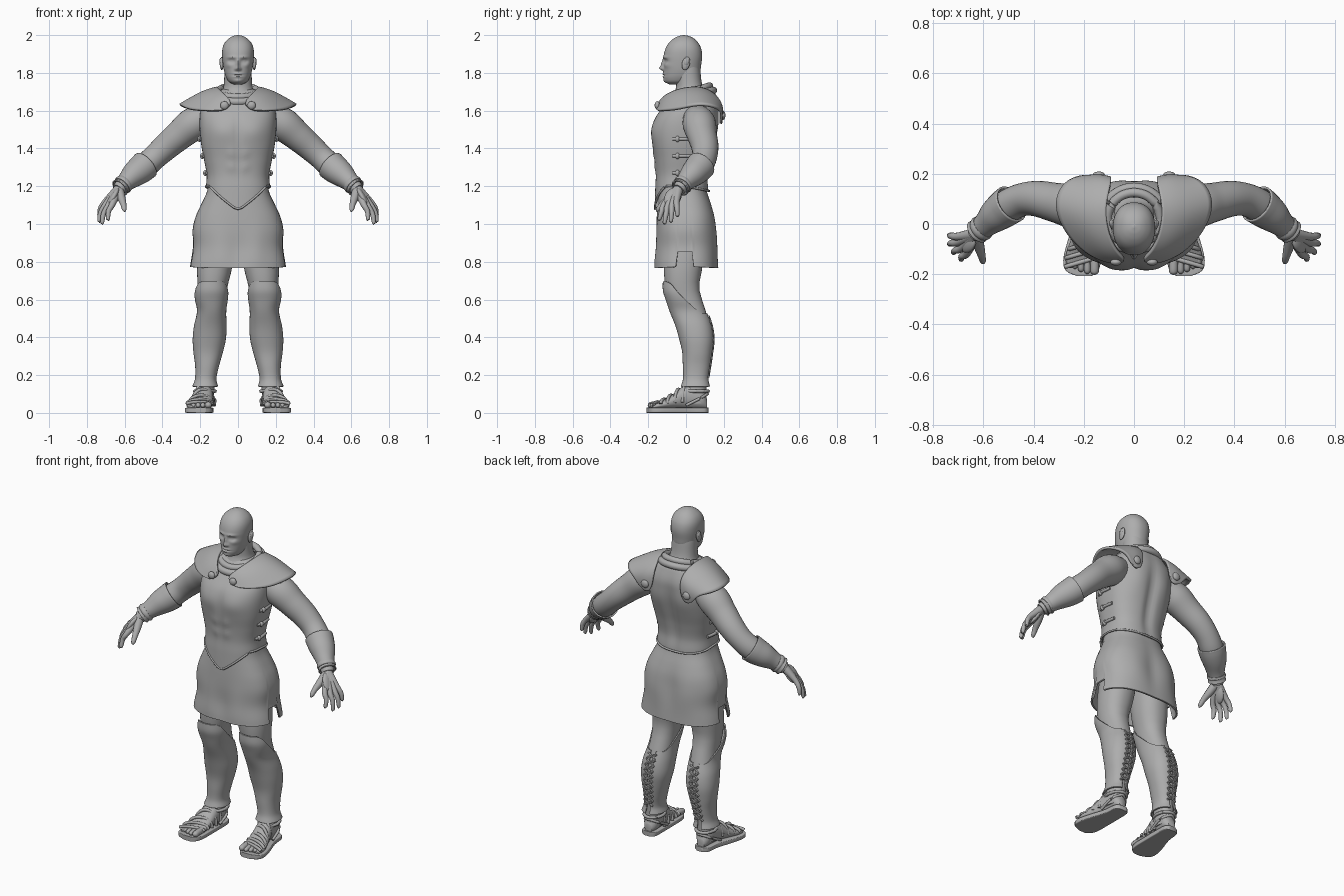
import bpy, bmesh, math
from mathutils import Vector, Matrix

GREY = bpy.data.materials.new("plain grey")
GREY.diffuse_color = (0.42, 0.42, 0.42, 1)


def finish(name, bm, mirror=False, thick=0, sub=0):
    bmesh.ops.recalc_face_normals(bm, faces=bm.faces)
    me = bpy.data.meshes.new(name)
    bm.to_mesh(me)
    bm.free()
    me.materials.append(GREY)
    ob = bpy.data.objects.new(name, me)
    bpy.context.collection.objects.link(ob)
    for p in me.polygons:
        p.use_smooth = True
    if sub:
        ob.modifiers.new("sub", 'SUBSURF').levels = sub
    if thick:
        s = ob.modifiers.new("solid", 'SOLIDIFY')
        s.thickness, s.offset = thick, -1
    if mirror:
        ob.modifiers.new("mirror", 'MIRROR').use_mirror_merge = False
    bpy.context.view_layer.objects.active = ob
    ob.select_set(True)
    bpy.ops.object.shade_smooth_by_angle(angle=math.radians(50))
    ob.select_set(False)
    return ob


def prof(rows, t):
    """Smooth interpolation of table rows keyed by their first value."""
    t = max(rows[0][0], min(rows[-1][0], t))
    i = 0
    while i < len(rows) - 2 and t > rows[i + 1][0]:
        i += 1
    a, b = rows[i], rows[i + 1]
    p, q = rows[max(i - 1, 0)], rows[min(i + 2, len(rows) - 1)]
    h = b[0] - a[0]
    u = (t - a[0]) / h
    out = []
    for k in range(1, len(a)):
        m0 = (b[k] - p[k]) / (b[0] - p[0]) * h
        m1 = (q[k] - a[k]) / (q[0] - a[0]) * h
        out.append((2*u**3 - 3*u*u + 1)*a[k] + (u**3 - 2*u*u + u)*m0
                   + (3*u*u - 2*u**3)*b[k] + (u**3 - u*u)*m1)
    return out


def skin(bm, rings, cap):
    vs = [[bm.verts.new(p) for p in r] for r in rings]
    n = len(vs[0])
    for a, b in zip(vs, vs[1:]):
        for i in range(n):
            bm.faces.new((a[i], a[(i+1) % n], b[(i+1) % n], b[i]))
    if cap:
        bm.faces.new(vs[0][::-1])
        bm.faces.new(vs[-1])


def loft(name, rows, zb=None, zt=None, n=48, m=32, e=2.2, bumps=(), cap=True,
         cut=None, thick=0, mirror=False, lying=False):
    """Rows are (z, x1, x2, y1, y2); zb/zt(cos, sin) shape the two rims.
    Bumps are (x, z, width, height, amount, side), side -1 front, 1 back."""
    rows = sorted(rows)
    rings = []
    for j in range(m + 1):
        u = (1 - math.cos(math.pi * j / m)) / 2
        ring = []
        for i in range(n):
            c, s = math.cos(2*math.pi*i/n), math.sin(2*math.pi*i/n)
            lo = zb(c, s) if zb else rows[0][0]
            hi = zt(c, s) if zt else rows[-1][0]
            z = lo + (hi - lo) * u
            x1, x2, y1, y2 = prof(rows, z)
            x = (x1+x2)/2 + (x2-x1)/2 * math.copysign(abs(c)**(2/e), c)
            y = (y1+y2)/2 + (y2-y1)/2 * math.copysign(abs(s)**(2/e), s)
            for bx, bz, sx, sz, amt, side in bumps:
                w = min(1, max(0, s*side) * 2)
                y += side*amt*w*math.exp(-((abs(x)-bx)/sx)**2 - ((z-bz)/sz)**2)
            ring.append((x, -z, y) if lying else (x, y, z))
        rings.append(ring)
    bm = bmesh.new()
    skin(bm, rings, cap)
    if cut:
        bad = [f for f in bm.faces if cut(f.calc_center_median())]
        bmesh.ops.delete(bm, geom=bad, context='FACES')
    return finish(name, bm, mirror, thick)


def tube(name, pts, n=16, steps=6, cap=True, thick=0, mirror=True, closed=False):
    """Round tube through (x, y, z, radius) points."""
    if closed:
        pts = pts + [pts[0]]
    rows = [(i,) + tuple(p) for i, p in enumerate(pts)]
    m = (len(pts) - 1) * steps
    P = [prof(rows, j / steps) for j in range(m + 1)]
    rings = []
    for j, p in enumerate(P):
        a, b = P[max(j-1, 0)], P[min(j+1, m)]
        if closed and j in (0, m):
            a, b = P[m-1], P[1]
        d = (Vector(b[:3]) - Vector(a[:3])).normalized()
        up = Vector((0, 1, 0)) if abs(d.y) < 0.8 else Vector((0.3, 0, 1))
        s = d.cross(up).normalized()
        t = s.cross(d)
        rings.append([Vector(p[:3]) + p[3]*(math.cos(k*2*math.pi/n)*s + math.sin(k*2*math.pi/n)*t)
                      for k in range(n)])
    bm = bmesh.new()
    skin(bm, rings, cap)
    return finish(name, bm, mirror, thick)


def ball(name, loc, size, rot=Matrix(), mirror=True):
    bm = bmesh.new()
    M = Matrix.Translation(loc) @ rot.to_4x4() @ Matrix.Diagonal((*size, 1))
    bmesh.ops.create_uvsphere(bm, u_segments=20, v_segments=12, radius=1, matrix=M)
    return finish(name, bm, mirror)


def sym(rows):
    return [(z, -w, w, f, b) for z, w, f, b in rows]


# head with sculpted face
loft("head", sym([(1.738, .02, -.085, .0), (1.75, .045, -.106, .03), (1.77, .06, -.117, .06),
     (1.80, .071, -.118, .074), (1.84, .079, -.118, .08), (1.89, .084, -.118, .086), (1.93, .082, -.108, .08),
     (1.96, .070, -.09, .064), (1.982, .049, -.065, .042), (1.995, .026, -.038, .016), (2.0, .004, -.016, -.008)]),
     n=120, m=80, bumps=[(.034, 1.862, .018, .011, -.014, -1), (.034, 1.862, .011, .007, .007, -1),
     (.03, 1.883, .026, .007, .006, -1), (0, 1.845, .009, .025, .014, -1), (0, 1.824, .012, .011, .018, -1),
     (.013, 1.82, .006, .007, .006, -1), (0, 1.794, .022, .006, .007, -1), (0, 1.787, .026, .003, -.006, -1),
     (0, 1.780, .02, .006, .006, -1), (0, 1.756, .022, .012, .007, -1), (.05, 1.84, .018, .014, .005, -1)])
ball("ear", (.086, .0, 1.85), (.01, .021, .036), Matrix.Rotation(-.25, 3, 'X'))
ball("ear_lobe", (.091, .002, 1.858), (.008, .014, .022), Matrix.Rotation(-.25, 3, 'X'))
loft("neck", sym([(1.64, .13, -.09, .15), (1.69, .092, -.065, .115), (1.73, .076, -.052, .088), (1.83, .072, -.06, .074)]))

# cloth collar rolls around the neck
for k, (rx, dz, r) in enumerate([(.105, 0, .018), (.125, -.025, .02)]):
    tube("collar_roll", [(rx*math.cos(a), .022 + rx*.98*math.sin(a), 1.702 + dz + .03*math.sin(a), r)
         for a in (i*math.pi/6 for i in range(12))], steps=4, mirror=False, closed=True, cap=False)

# moulded breastplate with a pointed front rim
def rim(c, s):
    return 1.08 + .12*min(1, abs(c)*1.15) if s < 0 else 1.2 - .025*s

loft("breastplate", sym([(1.07, .172, -.166, .125), (1.19, .17, -.163, .12), (1.26, .166, -.16, .115),
     (1.34, .18, -.166, .128), (1.42, .195, -.177, .148), (1.50, .203, -.178, .165), (1.56, .203, -.163, .172),
     (1.61, .195, -.13, .173), (1.66, .165, -.092, .16), (1.70, .12, -.06, .14), (1.715, .08, -.045, .11)]),
     zb=rim, n=96, m=60, e=2.5, bumps=[(.085, 1.49, .07, .06, .010, -1), (0, 1.49, .015, .08, -.006, -1),
     (.035, 1.37, .025, .025, .005, -1), (.035, 1.30, .025, .025, .005, -1), (0, 1.33, .01, .1, -.004, -1),
     (0, 1.38, .03, .2, -.016, 1), (.09, 1.5, .06, .08, .008, 1)], cap=False, thick=.008)
tube("breastplate_rim", [(.17*math.copysign(abs(c)**.8, c), -.021 + .143*math.copysign(abs(s)**.8, s), rim(c, s), .006)
     for c, s in ((math.cos(i*math.pi/12), math.sin(i*math.pi/12)) for i in range(24))],
     n=8, steps=3, mirror=False, closed=True, cap=False)

# side buckles
for z, w in ((1.45, .198), (1.36, .184), (1.27, .168)):
    tube("side_strap", [(w-.006, -.07, z, .009), (w+.006, -.03, z, .009), (w-.002, .03, z, .009)], n=8)
    ball("buckle", (w+.005, -.045, z), (.012, .012, .016))

# shoulder guards arching front to back
yoke = [[(.03, -.15, 1.645), (.06, -.158, 1.615), (.10, -.158, 1.60)],
        [(.07, -.115, 1.685), (.12, -.128, 1.655), (.18, -.13, 1.605)],
        [(.10, -.05, 1.715), (.17, -.055, 1.695), (.27, -.05, 1.61)],
        [(.115, .03, 1.73), (.19, .035, 1.715), (.325, .07, 1.645)],
        [(.11, .10, 1.725), (.18, .115, 1.705), (.29, .165, 1.625)],
        [(.09, .175, 1.68), (.15, .19, 1.66), (.22, .195, 1.60)],
        [(.09, .193, 1.61), (.14, .205, 1.60), (.19, .195, 1.56)],
        [(.105, .188, 1.54), (.14, .193, 1.525), (.17, .188, 1.54)]]
bm = bmesh.new()
g = [[bm.verts.new(p) for p in r] for r in yoke]
for a, b in zip(g, g[1:]):
    for i in range(2):
        bm.faces.new((a[i], a[i+1], b[i+1], b[i]))
finish("shoulder_guard", bm, mirror=True, thick=.014, sub=3)
ball("front_stud", (.072, -.152, 1.628), (.022, .014, .022))
ball("back_stud", (.14, .196, 1.575), (.024, .013, .024))

# tunic skirt with side notches
loft("skirt", sym([(.765, .258, -.168, .172), (.80, .252, -.166, .170), (.88, .237, -.158, .165), (.97, .24, -.157, .157),
     (1.04, .224, -.155, .15), (1.10, .197, -.152, .135), (1.17, .165, -.148, .112), (1.25, .15, -.142, .10)]),
     zb=lambda c, s: .855 if -.22 < s < .12 else .775 - .008*abs(s), n=128, m=40, e=2.6, cap=False, thick=.01,
     bumps=[(.1, .86, .05, .12, .006, -1), (0, .84, .04, .1, -.006, -1), (.11, .95, .07, .1, .008, 1), (0, .95, .04, .15, -.006, 1)])

# legs
loft("leg", [(1.05, .005, .18, -.11, .11), (.85, .02, .21, -.118, .098), (.75, .035, .217, -.117, .083),
     (.66, .058, .212, -.108, .07), (.56, .07, .207, -.08, .098), (.45, .07, .224, -.046, .13),
     (.38, .074, .23, -.028, .138), (.28, .1, .218, -.012, .126), (.18, .12, .218, -.008, .11), (.05, .13, .225, -.02, .108)],
     mirror=True)

# greaves, taller over the knee and open behind
greave = sorted([(.70, .054, .222, -.123, .075), (.645, .05, .23, -.122, .075), (.60, .054, .228, -.108, .085),
     (.54, .062, .217, -.088, .11), (.46, .061, .233, -.056, .138), (.39, .064, .24, -.036, .147),
     (.32, .08, .236, -.02, .14), (.25, .10, .227, -.017, .13), (.18, .114, .228, -.016, .12), (.14, .105, .242, -.028, .128)])
loft("greave", greave, zt=lambda c, s: .61 - .085*math.sin(max(-1, min(1, s*1.2))*math.pi/2), n=64, m=40, cap=False,
     thick=.008, mirror=True,
     cut=lambda p: p.y > .05 and abs(p.x - (sum(prof(greave, p.z)[:2])/2)) < .014)
for d in (1, -1):
    pts = []
    for i in range(11):
        z = .19 + .032*i
        x1, x2, y1, y2 = prof(greave, z)
        pts.append(((x1+x2)/2 + d*.028*(-1)**i, y2 - .001, z, .006))
    tube("greave_lace", pts, n=6, steps=4)

# sandals: foot, toes, sole and straps
foot = [(-.112, .155, .20, .02, .07), (-.09, .135, .218, .02, .12), (-.04, .13, .226, .02, .15), (.01, .132, .234, .02, .145),
        (.06, .134, .25, .02, .105), (.11, .135, .268, .02, .072), (.15, .14, .272, .02, .055), (.175, .15, .262, .02, .042)]
loft("foot", foot, n=32, m=24, mirror=True, lying=True)
loft("sole", [(-.12, .155, .20, 0, .028), (-.105, .135, .222, 0, .028), (-.02, .13, .235, 0, .028), (.08, .13, .268, 0, .028),
     (.15, .132, .282, 0, .028), (.19, .145, .268, 0, .028), (.208, .17, .225, 0, .028)], e=8, n=48, m=24, mirror=True, lying=True)
for i, (x, y, r) in enumerate([(.157, -.20, .018), (.186, -.198, .013), (.211, -.19, .013), (.235, -.178, .012), (.257, -.162, .012)]):
    tube("toe", [(x, -.12, .045, r), (x, y+.025, .042, r), (x, y+.008, .038, r*.9), (x, y, .034, r*.3)], n=10, steps=4)
for L in (.0, .04, .08, .115, .15):
    x1, x2, y1, y2 = prof(foot, L)
    tube("sandal_strap", [((x1+x2)/2 - (x2-x1)/2*1.03*math.cos(a), -L + .02*math.cos(a),
         .045 + (y2 - .042)*math.sin(a), .009) for a in (k*math.pi/8 - .1 for k in range(9))], n=8, steps=3)
tube("ankle_strap", [(.175 + .054*math.cos(a), .052 + .066*math.sin(a), .115, .009)
     for a in (k*math.pi/4 for k in range(8))], n=8, closed=True, cap=False)
tube("heel_strap", [(.125, .0, .04, .008), (.126, .07, .075, .008), (.177, .113, .10, .008), (.226, .07, .075, .008), (.234, .0, .04, .008)], n=8)

# arms and bracers
tube("arm", [(.15, .055, 1.57, .07), (.235, .07, 1.53, .088), (.31, .085, 1.47, .079), (.38, .1, 1.41, .072),
     (.44, .098, 1.355, .066), (.495, .075, 1.305, .066), (.55, .035, 1.262, .058), (.60, -.01, 1.215, .043),
     (.635, -.04, 1.18, .034)], n=28)
tube("bracer", [(.49, .08, 1.312, .079), (.515, .062, 1.29, .076), (.55, .035, 1.262, .068), (.585, .003, 1.23, .053),
     (.61, -.018, 1.206, .046), (.625, -.031, 1.192, .051)], n=28, cap=False, thick=.008)
tube("bracer_band", [(.60, -.01, 1.215, .05), (.608, -.017, 1.208, .053), (.614, -.022, 1.202, .05)], n=28)

# hands
ball("palm", (.66, -.07, 1.14), (.018, .044, .06), Matrix.Rotation(-.5, 3, 'Y') @ Matrix.Rotation(-.35, 3, 'X'))
wrist = (.632, -.04, 1.185, .026)
for kn, tip in (((.665, -.115, 1.105), (.69, -.143, 1.02)), ((.685, -.095, 1.10), (.722, -.115, 1.0)),
                ((.698, -.072, 1.105), (.738, -.08, 1.01)), ((.70, -.05, 1.12), (.738, -.045, 1.04))):
    mid = [(a+b)/2 + o for a, b, o in zip(kn, tip, (.008, 0, .004))]
    near = [k + (t-k)*.93 for k, t in zip(kn, tip)]
    tube("finger", [wrist, (*kn, .0165), (*mid, .0135), (*near, .010), (*tip, .003)], n=12)
tube("thumb", [wrist, (.618, -.085, 1.14, .022), (.607, -.125, 1.105, .016), (.602, -.148, 1.078, .012), (.60, -.155, 1.065, .004)], n=12)
